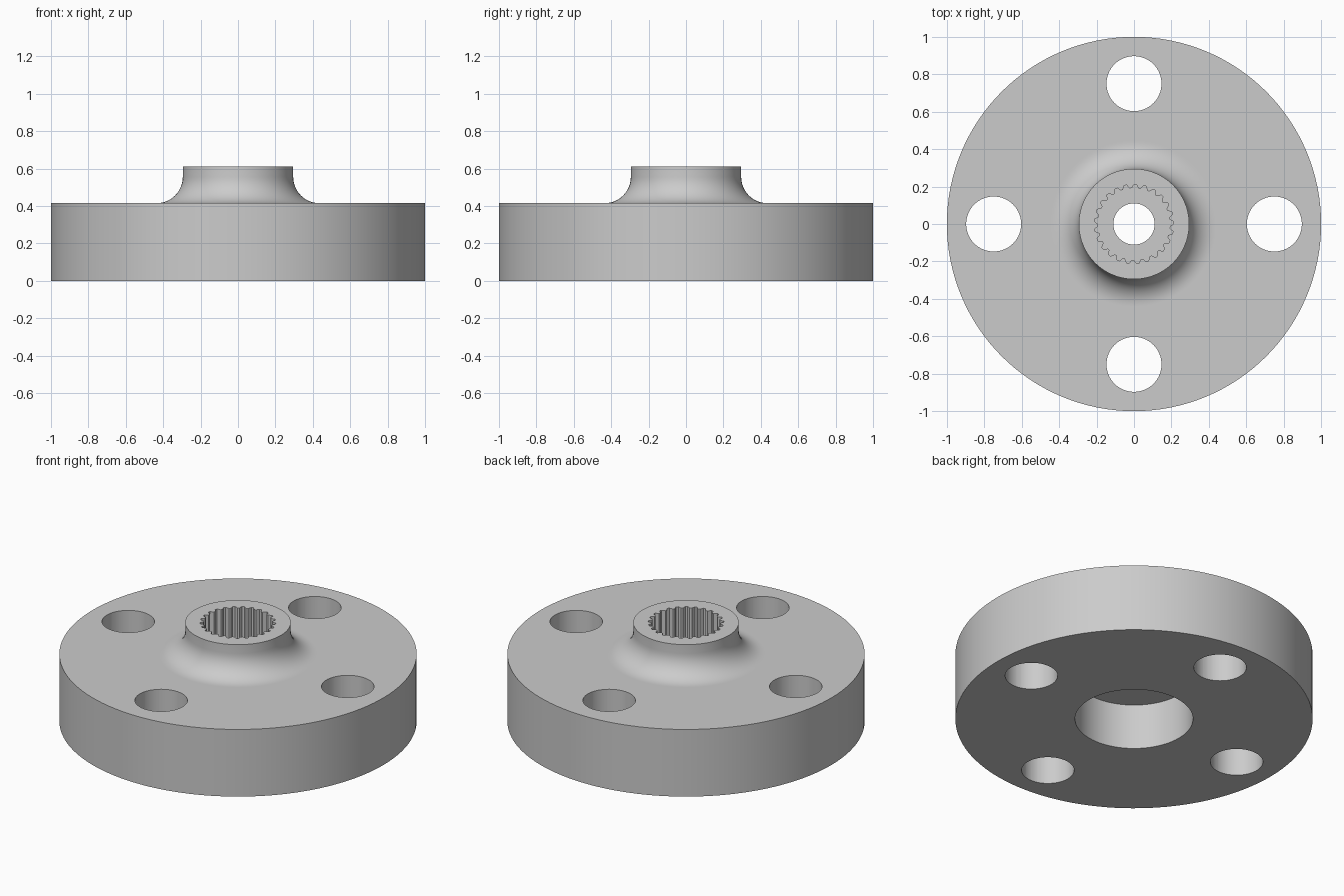
import bpy, bmesh, math
from mathutils import Matrix, Vector

cube = bpy.data.objects.get("Cube")
if cube:
    bpy.data.objects.remove(cube, do_unlink=True)

SEGMENTS = 128
HEIGHT, FLANGE_TOP = 0.61, 0.415
HUB_R, FILLET_R = 0.295, 0.14
BORE_R, RECESS_R, RECESS_TOP = 0.11, 0.33, 0.28
SPLINE_FLOOR, TEETH = 0.37, 25

metal = bpy.data.materials.new("grey metal")
metal.use_nodes = True
metal.diffuse_color = (0.6, 0.6, 0.6, 1)
metal.node_tree.nodes["Principled BSDF"].inputs["Base Color"].default_value = metal.diffuse_color


def to_object(name, bm):
    bmesh.ops.recalc_face_normals(bm, faces=bm.faces)
    mesh = bpy.data.meshes.new(name)
    bm.to_mesh(mesh)
    bm.free()
    mesh.materials.append(metal)
    obj = bpy.data.objects.new(name, mesh)
    bpy.context.collection.objects.link(obj)
    return obj


def revolve(name, profile):
    """Spin a closed (radius, z) profile around the z axis."""
    bm = bmesh.new()
    rings = []
    for i in range(SEGMENTS):
        a = math.tau * i / SEGMENTS
        rings.append([bm.verts.new((r * math.cos(a), r * math.sin(a), z)) for r, z in profile])
    for i, ring in enumerate(rings):
        nxt = rings[(i + 1) % SEGMENTS]
        for j in range(len(profile)):
            k = (j + 1) % len(profile)
            bm.faces.new((ring[j], nxt[j], nxt[k], ring[k]))
    return to_object(name, bm)


def prism(bm, outline, bottom, top):
    """Extrude a flat outline upward into a solid."""
    face = bm.faces.new([bm.verts.new((x, y, bottom)) for x, y in outline])
    up = bmesh.ops.extrude_face_region(bm, geom=[face])["geom"]
    verts = [v for v in up if isinstance(v, bmesh.types.BMVert)]
    bmesh.ops.translate(bm, verts=verts, vec=Vector((0, 0, top - bottom)))


# Flange and hub in one profile, joined by a concave fillet
fillet = []
for i in range(13):
    a = math.pi + math.pi / 2 * i / 12
    fillet.append((HUB_R + FILLET_R * (1 + math.cos(a)),
                   FLANGE_TOP + FILLET_R * (1 + math.sin(a))))
profile = [(BORE_R, RECESS_TOP), (BORE_R, HEIGHT), (HUB_R, HEIGHT)]
profile += fillet
profile += [(HUB_R + FILLET_R + 0.01, FLANGE_TOP), (1, FLANGE_TOP), (1, 0),
            (RECESS_R, 0), (RECESS_R, RECESS_TOP)]
body = revolve("flanged_hub", profile)

# Cutter for the four bolt holes and the toothed socket
bm = bmesh.new()
for i in range(4):
    a = math.pi / 2 * i
    bmesh.ops.create_cone(bm, cap_ends=True, segments=64, radius1=0.147, radius2=0.147, depth=2,
                          matrix=Matrix.Translation((0.75 * math.cos(a), 0.75 * math.sin(a), 0)))
outline = []
for i in range(TEETH * 4):
    a = math.tau * i / (TEETH * 4)
    r = 0.212 if i % 4 < 2 else 0.192
    outline.append((r * math.cos(a), r * math.sin(a)))
prism(bm, outline, SPLINE_FLOOR, 1)
cutter = to_object("hole_cutter", bm)
cutter.hide_render = True

cut = body.modifiers.new("holes", 'BOOLEAN')
cut.operation = 'DIFFERENCE'
cut.solver = 'EXACT'
cut.object = cutter
bpy.ops.object.select_all(action='DESELECT')
body.select_set(True)
bpy.context.view_layer.objects.active = body
bpy.ops.object.modifier_apply(modifier=cut.name)
bpy.data.objects.remove(cutter, do_unlink=True)
bpy.ops.object.shade_smooth_by_angle(angle=math.radians(25))
